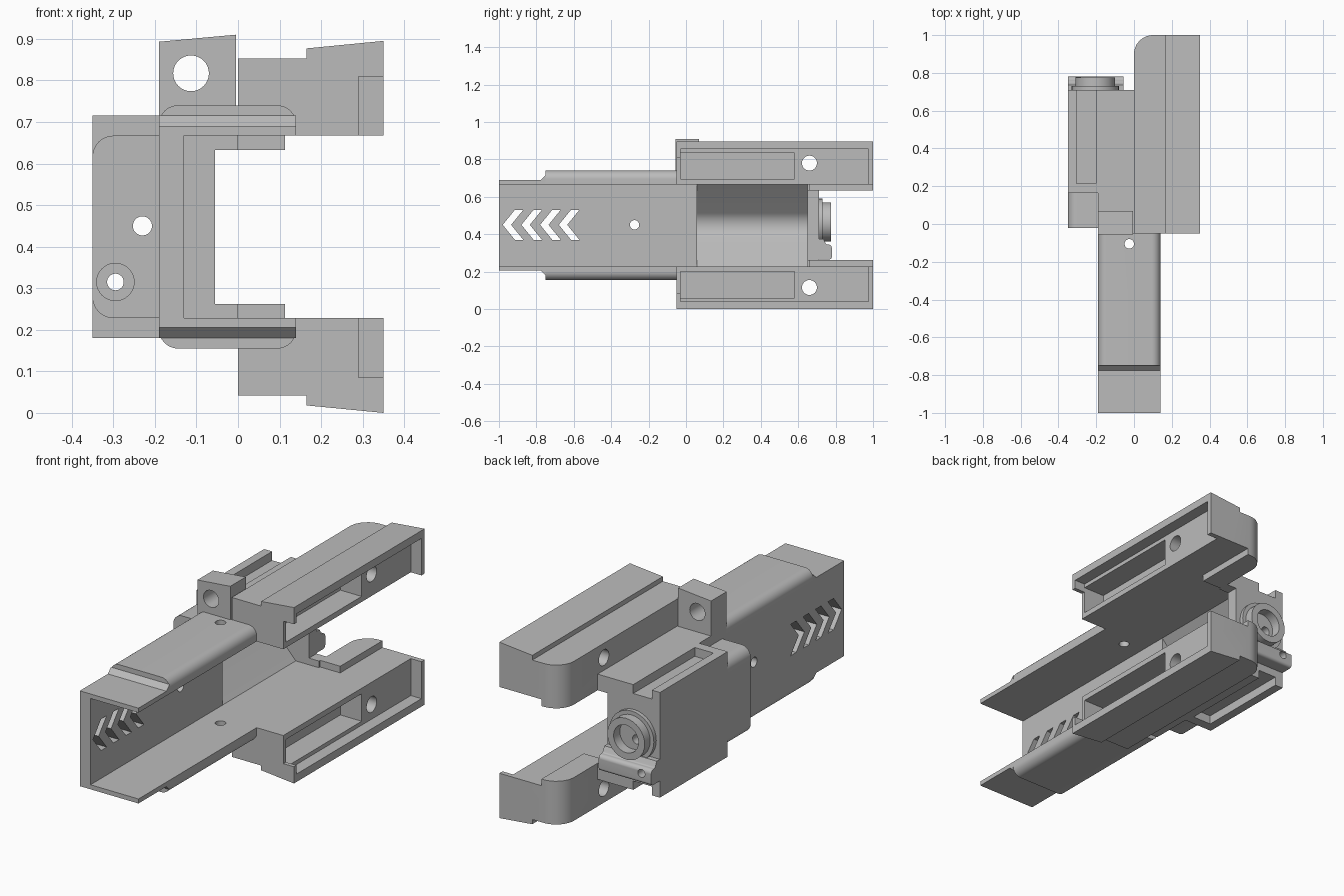
import bpy, bmesh, math
from mathutils import Vector

if "Cube" in bpy.data.objects:
    bpy.data.objects.remove(bpy.data.objects["Cube"])

MID = 0.4475  # height of the mirror plane between upper and lower halves

grey = bpy.data.materials.new("plain_grey")
grey.use_nodes = True
grey.diffuse_color = (0.5, 0.5, 0.5, 1)
grey.node_tree.nodes["Principled BSDF"].inputs["Base Color"].default_value = (0.5, 0.5, 0.5, 1)


def outline(corners, steps=8):
    """Polygon whose corners may carry a third value, a fillet radius."""
    pts = [Vector(c[:2]) for c in corners]
    out = []
    for i, c in enumerate(corners):
        p = pts[i]
        if len(c) < 3:
            out.append(p)
            continue
        a = (pts[i - 1] - p).normalized()
        b = (pts[(i + 1) % len(pts)] - p).normalized()
        half = a.angle(b) / 2
        centre = p + (a + b).normalized() * c[2] / math.sin(half)
        t = c[2] / math.tan(half)
        s, e = p + a * t - centre, p + b * t - centre
        for k in range(steps + 1):
            out.append(centre + s.lerp(e, k / steps).normalized() * c[2])
    return out


def prism(name, axis, corners, lo, hi, flip=False):
    """Extrude an outline along x, y or z; flip mirrors it to the lower half."""
    place = {"x": lambda p, d: (d, p.x, p.y),
             "y": lambda p, d: (p.x, d, p.y),
             "z": lambda p, d: (p.x, p.y, d)}[axis]
    bm = bmesh.new()
    poly = outline(corners)
    rings = [[bm.verts.new(place(p, d)) for p in poly] for d in (lo, hi)]
    bm.faces.new(rings[0])
    bm.faces.new(rings[1])
    for i in range(len(poly)):
        j = (i + 1) % len(poly)
        bm.faces.new((rings[0][i], rings[0][j], rings[1][j], rings[1][i]))
    if flip:
        for v in bm.verts:
            v.co.z = 2 * MID - v.co.z
    bmesh.ops.recalc_face_normals(bm, faces=bm.faces)
    mesh = bpy.data.meshes.new(name)
    bm.to_mesh(mesh)
    bm.free()
    mesh.materials.append(grey)
    ob = bpy.data.objects.new(name, mesh)
    bpy.context.collection.objects.link(ob)
    return ob


def rect(a, b, c, d):
    return [(a, c), (b, c), (b, d), (a, d)]


def box(name, x, y, z, flip=False):
    return prism(name, "z", rect(*x, *y), *z, flip)


def rod(name, axis, u, v, r, lo, hi, flip=False, n=32):
    ring = [(u + r * math.cos(k * math.tau / n), v + r * math.sin(k * math.tau / n)) for k in range(n)]
    return prism(name, axis, ring, lo, hi, flip)


def carve(ob, cutters, operation="DIFFERENCE"):
    """Apply each cutter, then remove it."""
    for c in cutters:
        c.hide_render = True
        mod = ob.modifiers.new("cut", "BOOLEAN")
        mod.operation, mod.solver, mod.object = operation, "EXACT", c
        bpy.context.view_layer.update()
        graph = bpy.context.evaluated_depsgraph_get()
        mesh = bpy.data.meshes.new_from_object(ob.evaluated_get(graph))
        ob.modifiers.clear()
        ob.data = mesh
        bpy.data.objects.remove(c)
    return ob


# Front channel, open towards +x: thin tail and thicker rounded body
def channel(name, edge, r, y0, y1):
    corner = (r,) if r else ()
    return prism(name, "y", [
        (-0.19, 2 * MID - edge) + corner, (0.14, 2 * MID - edge) + corner,
        (0.14, 0.228), (-0.13, 0.228), (-0.13, 0.667), (0.14, 0.667),
        (0.14, edge) + corner, (-0.19, edge) + corner], y0, y1)


tail = channel("channel_tail", 0.69, 0, -1, -0.75)
body = channel("channel_body", 0.74, 0.045, -0.75, -0.05)


def chevrons():
    for k in range(4):
        y = -0.98 + 0.1 * k
        yield prism("chevron_cutter", "x", [
            (y, 0.45), (y + 0.065, 0.53), (y + 0.11, 0.53), (y + 0.045, 0.45),
            (y + 0.11, 0.37), (y + 0.065, 0.37)], -0.3, -0.1)


carve(tail, list(chevrons()))
carve(body, list(chevrons())[-2:] + [
    rod("side_hole", "x", -0.275, 0.45, 0.025, -0.3, -0.1),
    rod("flange_hole", "z", -0.025, -0.105, 0.025, 0, 1)])
for ob in [o for o in bpy.data.objects if o.name.startswith("chevron_cutter")]:
    bpy.data.objects.remove(ob)

# Rails, plates and fillets repeated above and below
plan = [(0, -0.05), (0.35, -0.05), (0.35, 1), (0, 1, 0.1)]
for side, flip in (("upper", False), ("lower", True)):
    rail = prism(side + "_rail", "y", [
        (0, 0.667), (0.35, 0.667), (0.35, 0.895), (0.165, 0.877),
        (0.165, 0.853), (0, 0.853)], -0.05, 1, flip)
    carve(rail, [prism("plan", "z", plan, -0.5, 1.5)], "INTERSECT")
    carve(rail, [
        box("outer_pocket", (0.29, 0.4), (-0.03, 0.975), (0.6, 0.855), flip),
        box("front_notch", (0.29, 0.4), (-0.1, 0), (0.6, 0.81), flip),
        box("deep_pocket", (0.17, 0.3), (-0.03, 0.58), (0.695, 0.835), flip),
        rod("rail_hole", "x", 0.66, 0.78, 0.04, -0.1, 0.4, flip)])
    prism(side + "_rail_lip", "z", [(0, 0.66), (0.113, 0.66), (0.113, 1), (0, 1, 0.1)],
          0.633, 0.667, flip)
    box(side + "_block_lip", (-0.055, 0), (0.65, 0.71), (0.633, 0.667), flip)
    box(side + "_bridge", (-0.19, 0), (-0.05, 0.165), (0.667, 0.715), flip)
    prism(side + "_step_fillet", "x", [(-0.775, 0.69), (-0.75, 0.69), (-0.75, 0.715)],
          -0.19, 0.14, flip)


# Side block with its rounded nose and the angled hollow inside
def block_cutters():
    return [
        prism("hollow", "y", [(0.05, 0.667), (-0.13, 0.667), (-0.33, MID, 0.097),
                              (-0.13, 0.228), (0.05, 0.228)], 0.06, 0.65),
        rod("pin_hole", "y", -0.23, 0.45, 0.023, -0.1, 0.9),
        rod("screw_hole", "y", -0.295, 0.315, 0.02, -0.1, 0.9)]


nose = prism("block_nose", "y", [
    (-0.35, 0.228, 0.05), (-0.13, 0.228), (-0.13, 0.667), (-0.35, 0.667, 0.05)], -0.02, 0.165)
carve(nose, block_cutters() + [rod("counterbore", "y", -0.295, 0.315, 0.045, -0.1, 0.02)])
box("channel_wall_end", (-0.19, -0.13), (-0.05, -0.02), (0.228, 0.667))

block = prism("side_block", "y", [
    (-0.35, 0.18), (0, 0.18), (0, 0.228), (-0.055, 0.228),
    (-0.055, 0.667), (0, 0.667), (0, 0.715), (-0.35, 0.715)], 0.165, 0.71)
carve(block, block_cutters() + [
    box("groove", (-0.305, -0.2), (0.215, 0.8), (0.67, 0.8), f) for f in (False, True)])

# Rear boss with a stepped bore, flared at its foot, above a cross bar
boss_at = (-0.205, 0.465)
for name, r, y in (("boss", 0.105, 0.775), ("boss_flare", 0.125, 0.73)):
    carve(rod(name, "y", *boss_at, r, 0.71, y), [
        rod("bore", "y", *boss_at, 0.07, 0.725, 0.9),
        rod("pin_hole", "y", -0.23, 0.45, 0.023, 0.6, 0.9)])
bar = prism("cross_bar", "x", [
    (0.71, 0.265), (0.78, 0.265, 0.015), (0.78, 0.345, 0.02), (0.75, 0.345, 0.01),
    (0.735, 0.375), (0.71, 0.375)], -0.35, -0.055)
carve(bar, [rod("screw_hole", "y", -0.295, 0.315, 0.02, 0.6, 0.9)])

# Lug with a through hole
lug = prism("lug", "y", [(-0.19, 0.7), (-0.005, 0.7), (-0.005, 0.91), (-0.19, 0.893)], -0.055, 0.07)
carve(lug, [rod("lug_hole", "y", -0.113, 0.817, 0.043, -0.1, 0.1)])

# Smooth the curved faces, keep the edges sharp
bpy.ops.object.select_all(action="DESELECT")
for ob in bpy.context.collection.objects:
    if ob.type == "MESH":
        ob.select_set(True)
        bpy.context.view_layer.objects.active = ob
bpy.ops.object.shade_smooth_by_angle(angle=math.radians(30))
